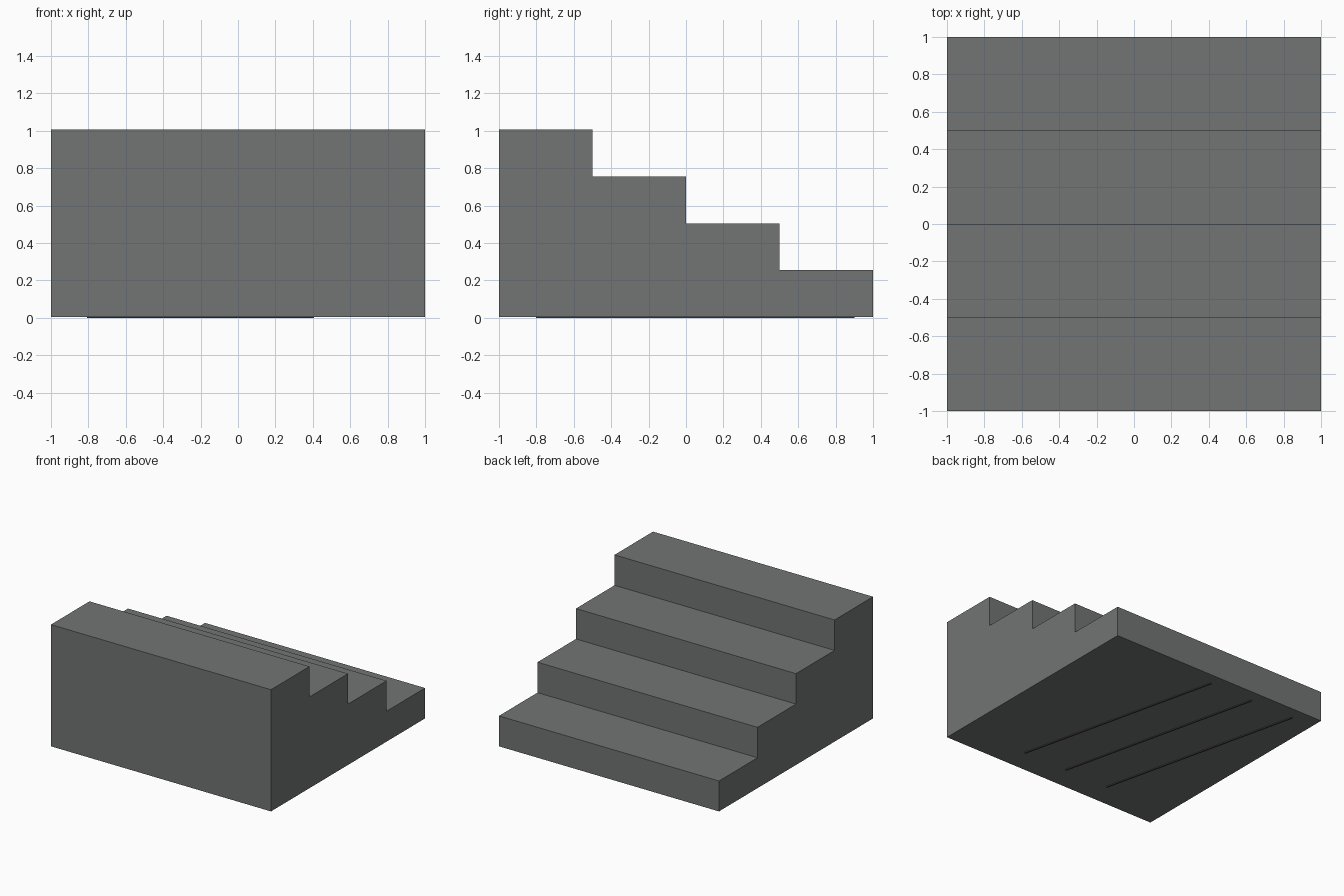
import bpy
import bmesh
import math
from mathutils import Matrix, Vector

default_cube = bpy.data.objects.get("Cube")
if default_cube:
    bpy.data.objects.remove(default_cube, do_unlink=True)

STEPS = 4
TREAD = 0.5
RISE = 0.25
LIFT = 0.006  # the ribs underneath hold the block just off the ground


def make_material(name, color):
    mat = bpy.data.materials.new(name)
    mat.use_nodes = True
    mat.diffuse_color = color
    mat.node_tree.nodes["Principled BSDF"].inputs["Base Color"].default_value = color
    return mat


def add_object(name, bm, mat):
    bmesh.ops.recalc_face_normals(bm, faces=bm.faces[:])
    mesh = bpy.data.meshes.new(name)
    bm.to_mesh(mesh)
    bm.free()
    mesh.materials.append(mat)
    obj = bpy.data.objects.new(name, mesh)
    bpy.context.collection.objects.link(obj)
    return obj


stone = make_material("grey stone", (0.165, 0.178, 0.172, 1))
dark = make_material("dark brown", (0.085, 0.075, 0.062, 1))

# Staircase: stepped side profile, highest at the front, extruded across x
profile = [(-1, 0)]
for i in range(STEPS):
    height = RISE * (STEPS - i)
    profile += [(-1 + TREAD * i, height), (-1 + TREAD * (i + 1), height)]
profile.append((1, 0))

bm = bmesh.new()
side = bm.faces.new([bm.verts.new((-1, y, z + LIFT)) for y, z in profile])
extruded = bmesh.ops.extrude_face_region(bm, geom=[side])
moved = [v for v in extruded["geom"] if isinstance(v, bmesh.types.BMVert)]
bmesh.ops.translate(bm, verts=moved, vec=(2, 0, 0))
add_object("staircase", bm, stone)

# Three thin slanted ribs on the underside
for i in range(3):
    start = Vector((0.4 - 0.4 * i, -0.8, LIFT / 2))
    end = start + Vector((-0.4, 1.7, 0))
    span = end - start
    bm = bmesh.new()
    bmesh.ops.create_cube(bm, size=1)
    bmesh.ops.scale(bm, vec=(span.length, 0.014, LIFT), verts=bm.verts)
    place = Matrix.Translation((start + end) / 2) @ Matrix.Rotation(math.atan2(span.y, span.x), 4, "Z")
    bmesh.ops.transform(bm, matrix=place, verts=bm.verts)
    add_object(f"underside_rib_{i + 1}", bm, dark)
